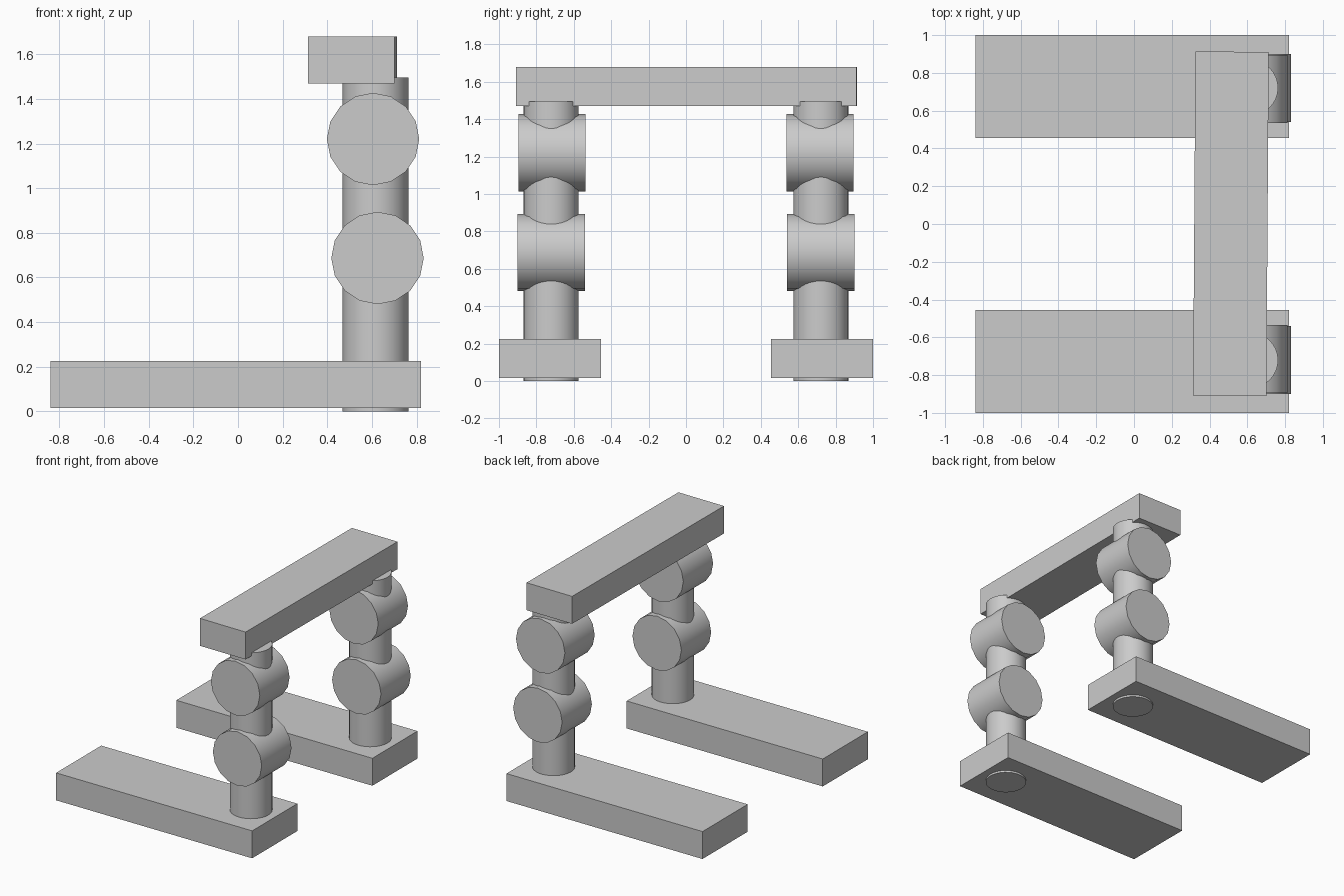
import bpy
import math

# Remove the default cube
cube = bpy.data.objects.get("Cube")
if cube:
    bpy.data.objects.remove(cube, do_unlink=True)

# Single grey finish
GREY = (0.6, 0.6, 0.6, 1.0)
grey = bpy.data.materials.new("plain grey")
grey.use_nodes = True
grey.diffuse_color = GREY
grey.node_tree.nodes["Principled BSDF"].inputs["Base Color"].default_value = GREY


def box(name, size, centre, turn=0.0):
    bpy.ops.mesh.primitive_cube_add(size=1, location=centre)
    ob = bpy.context.object
    ob.name = name
    ob.scale = size
    bpy.ops.object.transform_apply(location=False, rotation=False, scale=True)
    ob.rotation_euler.z = turn
    ob.data.materials.append(grey)


def cylinder(name, radius, depth, centre, tilt=0.0, sides=16):
    bpy.ops.mesh.primitive_cylinder_add(vertices=sides, radius=radius, depth=depth,
                                        location=centre, rotation=(tilt, 0, 0))
    ob = bpy.context.object
    ob.name = name
    ob.data.materials.append(grey)
    bpy.ops.object.shade_smooth_by_angle(angle=math.radians(40))


for side, s in (("front", -1), ("back", 1)):
    # Long flat foot
    box(side + "_foot", (1.66, 0.546, 0.21), (-0.01, s * 0.727, 0.12))
    # Upright post, poking slightly below the foot and into the beam
    cylinder(side + "_post", 0.147, 1.495, (0.616, s * 0.721, 0.7475), sides=32)
    # Two drums lying across the post
    cylinder(side + "_lower_drum", 0.207, 0.36, (0.625, s * 0.721, 0.687), math.pi / 2)
    cylinder(side + "_upper_drum", 0.207, 0.36, (0.605, s * 0.716, 1.22), math.pi / 2)

# Cross beam, turned very slightly
box("cross_beam", (0.388, 1.82, 0.21), (0.513, 0.002, 1.575), -0.0068)
